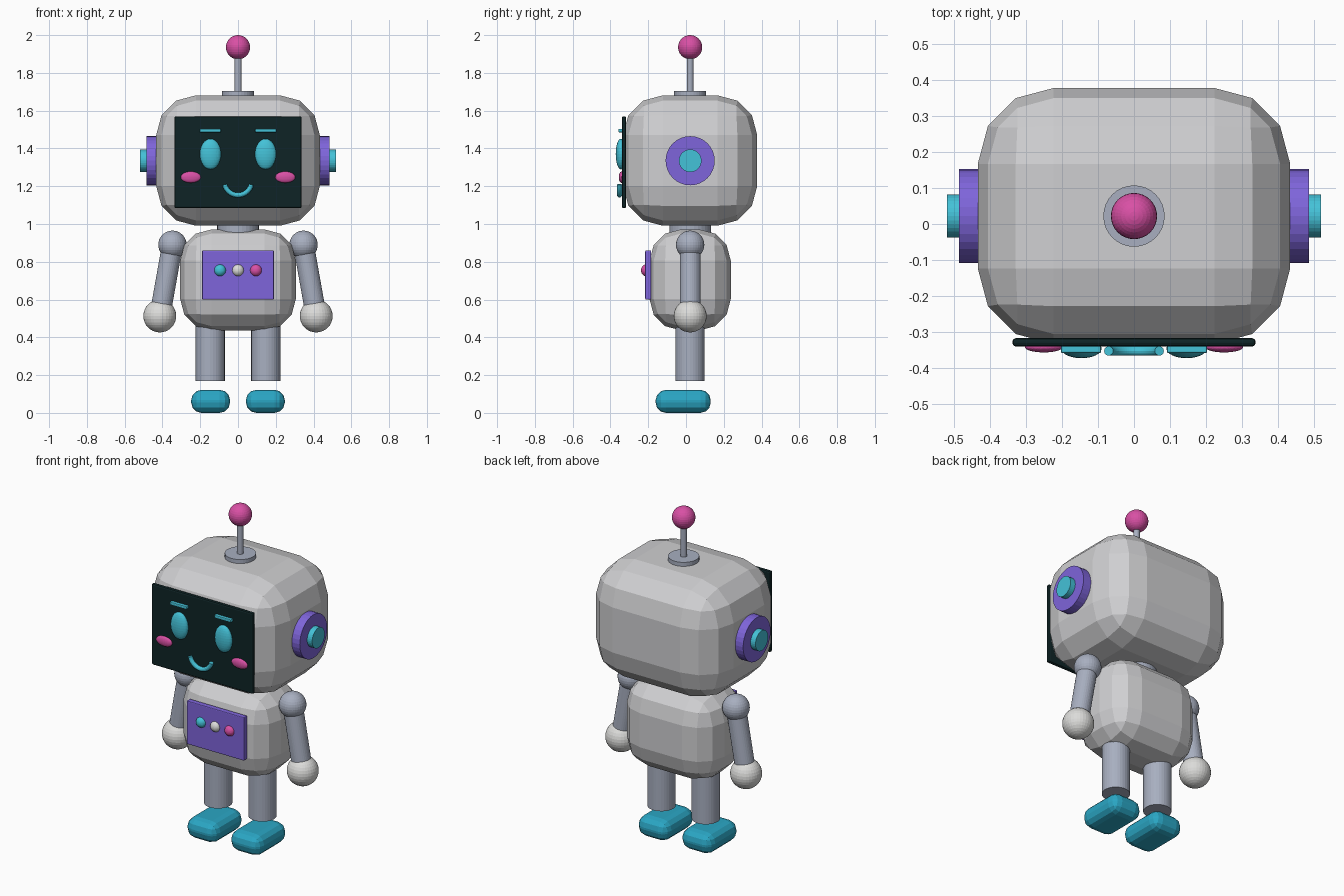
import bpy, bmesh, math
from mathutils import Vector, Matrix

cube = bpy.data.objects.get("Cube")
if cube:
    bpy.data.objects.remove(cube, do_unlink=True)

YC = 0.022  # depth centre shared by the body parts


def material(name, rgb):
    lin = [((c / 255 + 0.055) / 1.055) ** 2.4 for c in rgb]
    m = bpy.data.materials.new(name)
    m.use_nodes = True
    m.diffuse_color = (*lin, 1)
    m.node_tree.nodes["Principled BSDF"].inputs["Base Color"].default_value = (*lin, 1)
    return m


SHELL = material("shell_grey", (207, 207, 209))
METAL = material("blue_grey_metal", (168, 175, 192))
PURPLE = material("purple", (127, 101, 219))
TEAL = material("bright_teal", (68, 194, 216))
FOOT = material("deep_teal", (42, 166, 196))
PINK = material("pink", (217, 80, 165))
SCREEN = material("screen_black", (14, 36, 38))
WHITE = material("off_white", (220, 220, 218))


def finish(name, bm, mat):
    me = bpy.data.meshes.new(name)
    bm.normal_update()
    bm.to_mesh(me)
    bm.free()
    me.materials.append(mat)
    ob = bpy.data.objects.new(name, me)
    bpy.context.collection.objects.link(ob)
    return ob


def box(name, centre, half, mat, bevel=0, segments=3):
    bm = bmesh.new()
    bmesh.ops.create_cube(bm, size=2)
    bmesh.ops.scale(bm, vec=half, verts=bm.verts)
    if bevel:
        bmesh.ops.bevel(bm, geom=bm.edges[:], offset=bevel, segments=segments,
                        profile=0.5, affect='EDGES')
    bmesh.ops.translate(bm, vec=centre, verts=bm.verts)
    return finish(name, bm, mat)


def ball(name, centre, half, mat):
    bm = bmesh.new()
    bmesh.ops.create_uvsphere(bm, u_segments=32, v_segments=16, radius=1)
    bmesh.ops.scale(bm, vec=half, verts=bm.verts)
    bmesh.ops.translate(bm, vec=centre, verts=bm.verts)
    return finish(name, bm, mat)


def rod(name, start, end, radius, mat):
    a, b = Vector(start), Vector(end)
    turn = (b - a).to_track_quat('Z', 'Y').to_matrix().to_4x4()
    bm = bmesh.new()
    bmesh.ops.create_cone(bm, cap_ends=True, segments=32, radius1=radius, radius2=radius,
                          depth=(b - a).length, matrix=Matrix.Translation((a + b) / 2) @ turn)
    return finish(name, bm, mat)


def arc_tube(name, centre, radius, thick, start, end, mat, steps=24, sides=12):
    # Tube swept along an arc in the front plane
    bm = bmesh.new()
    rings = []
    for i in range(steps + 1):
        t = math.radians(start + (end - start) * i / steps)
        out = Vector((math.cos(t), 0, math.sin(t)))
        ring = []
        for k in range(sides):
            p = math.tau * k / sides
            off = out * (radius + thick * math.cos(p)) + Vector((0, thick * math.sin(p), 0))
            ring.append(bm.verts.new(Vector(centre) + off))
        rings.append(ring)
    for r0, r1 in zip(rings, rings[1:]):
        for k in range(sides):
            j = (k + 1) % sides
            bm.faces.new((r0[k], r0[j], r1[j], r1[k]))
    bm.faces.new(rings[0])
    bm.faces.new(rings[-1][::-1])
    bmesh.ops.recalc_face_normals(bm, faces=bm.faces)
    return finish(name, bm, mat)


# Head, torso and neck
box("head", (0, YC, 1.336), (0.433, 0.355, 0.345), SHELL, 0.21)
box("torso", (0, YC, 0.704), (0.306, 0.215, 0.267), SHELL, 0.165)
rod("neck", (0, YC, 0.93), (0, YC, 1.03), 0.11, METAL)

# Antenna
rod("antenna_base", (0, YC, 1.66), (0, YC, 1.705), 0.085, METAL)
rod("antenna_rod", (0, YC, 1.69), (0, YC, 1.9), 0.018, METAL)
ball("antenna_ball", (0, YC, 1.936), (0.064,) * 3, PINK)

# Face screen and smile
box("face_screen", (0, -0.328, 1.327), (0.337, 0.0115, 0.243), SCREEN, 0.009, 2)
arc_tube("smile", (0, -0.352, 1.225), 0.072, 0.013, 193, 347, TEAL)

# Chest panel and its buttons
box("chest_panel", (0, -0.2, 0.73), (0.19, 0.016, 0.13), PURPLE, 0.005, 2)
for name, x, mat in (("right", -0.095, TEAL), ("middle", 0, WHITE), ("left", 0.095, PINK)):
    ball(name + "_button", (x, -0.212, 0.755), (0.031, 0.026, 0.031), mat)

# Paired parts
for side, s in (("left", 1), ("right", -1)):
    # Face details
    ball(side + "_eye", (s * 0.146, -0.345, 1.37), (0.056, 0.027, 0.081), TEAL)
    ball(side + "_cheek", (s * 0.25, -0.341, 1.248), (0.053, 0.015, 0.03), PINK)
    box(side + "_brow", (s * 0.147, -0.346, 1.494), (0.056, 0.012, 0.0095), TEAL, 0.005, 2)
    # Ears
    rod(side + "_ear", (s * 0.4, YC, 1.335), (s * 0.485, YC, 1.335), 0.13, PURPLE)
    rod(side + "_ear_cap", (s * 0.47, YC, 1.335), (s * 0.518, YC, 1.335), 0.06, TEAL)
    # Arms
    shoulder, hand = (s * 0.347, YC, 0.89), (s * 0.414, YC, 0.513)
    ball(side + "_shoulder", shoulder, (0.075,) * 3, METAL)
    rod(side + "_arm", shoulder, hand, 0.055, METAL)
    ball(side + "_hand", hand, (0.087,) * 3, WHITE)
    # Legs and feet
    rod(side + "_leg", (s * 0.147, YC, 0.17), (s * 0.147, YC, 0.5), 0.077, METAL)
    box(side + "_foot", (s * 0.145, -0.015, 0.061), (0.103, 0.146, 0.061), FOOT, 0.055)
